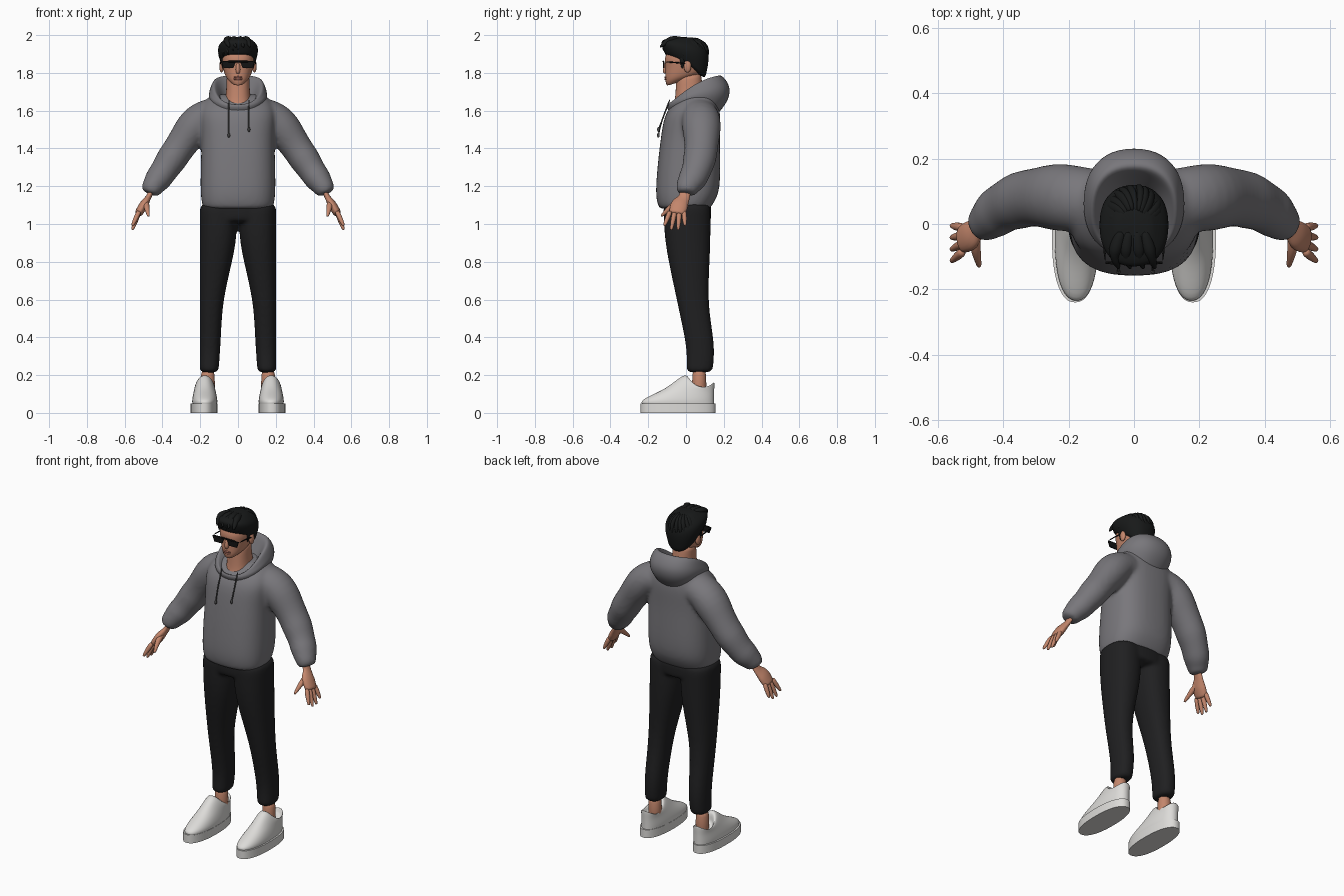
import bpy, bmesh, math, random
from mathutils import Vector

random.seed(4)
if "Cube" in bpy.data.objects:
    bpy.data.objects.remove(bpy.data.objects["Cube"])


def material(name, red, green, blue):
    mat = bpy.data.materials.new(name)
    mat.use_nodes = True
    mat.diffuse_color = (red, green, blue, 1)
    shader = mat.node_tree.nodes["Principled BSDF"]
    shader.inputs["Base Color"].default_value = mat.diffuse_color
    return mat


GREY = material("hoodie grey", .19, .185, .2)
CORD = material("cord grey", .07, .07, .07)
BLACK = material("trouser black", .014, .014, .015)
HAIR = material("hair black", .009, .01, .01)
SKIN = material("skin", .55, .24, .15)
LIPS = material("lips", .4, .15, .11)
WHITE = material("shoe white", .72, .71, .69)
GLASS = material("glasses black", .006, .006, .006)


def spline(keys, steps=3):
    """Smoothly interpolate a few key tuples into many."""
    last = len(keys) - 1
    out = []
    for i in range(last):
        window = [keys[min(max(j, 0), last)] for j in range(i - 1, i + 3)]
        for step in range(steps):
            t = step / steps
            out.append([b + t / 2 * (c - a + t * (2 * a - 5 * b + 4 * c - d + t * (3 * (b - c) + d - a)))
                        for a, b, c, d in zip(*window)])
    return out + [keys[-1]]


def power(value, exponent):
    return math.copysign(abs(value) ** (2 / exponent), value)


def ring(front, back, half, z, tilt=0, dip=0, cx=0, exponent=2.3, sides=24):
    """Rounded outline; tilt raises the back, dip raises both ends."""
    points = []
    for i in range(sides):
        angle = math.tau * i / sides
        t = power(math.sin(angle), exponent)
        points.append(Vector((cx + half * power(math.cos(angle), exponent),
                              (front + back) / 2 + (back - front) / 2 * t,
                              z + tilt * t + dip * t * t)))
    return points


def stack(keys, **options):
    return [ring(*key, **options) for key in spline(keys)]


def tube(path, sides=10, flat=1):
    """Rings along a path of (x, y, z, radius), thinned sideways by flat."""
    points = [Vector(key[:3]) for key in path]
    rings = []
    for i, point in enumerate(points):
        along = (points[min(i + 1, len(path) - 1)] - points[max(i - 1, 0)]).normalized()
        guide = Vector((0, 1, 0)) if abs(along.y) < .9 else Vector((1, 0, 0))
        u = (guide - along * guide.dot(along)).normalized()
        v = along.cross(u) * flat
        radius = path[i][-1]
        rings.append([point + radius * (u * math.cos(math.tau * k / sides) + v * math.sin(math.tau * k / sides))
                      for k in range(sides)])
    return rings


def flip(rings):
    return [[Vector((-p.x, p.y, p.z)) for p in row] for row in rings]


def build(name, mat, lofts, both=False, rounded=True, voxel=0):
    """Skin each list of rings, cap the ends, and add smoothing modifiers."""
    if both:
        lofts = lofts + [flip(rings) for rings in lofts]
    bm = bmesh.new()
    for rings in lofts:
        rows = [[bm.verts.new(p) for p in row] for row in rings]
        for low, high in zip(rows, rows[1:]):
            for k in range(len(low)):
                bm.faces.new((low[k - 1], low[k], high[k], high[k - 1]))
        bm.faces.new(rows[0])
        bm.faces.new(rows[-1])
    bmesh.ops.recalc_face_normals(bm, faces=bm.faces)
    for face in bm.faces:
        face.smooth = True
    mesh = bpy.data.meshes.new(name)
    bm.to_mesh(mesh)
    bm.free()
    mesh.materials.append(mat)
    ob = bpy.data.objects.new(name, mesh)
    bpy.context.collection.objects.link(ob)
    if rounded:
        ob.modifiers.new("round", "SUBSURF").levels = 1
        ob.modifiers["round"].render_levels = 1
    else:
        mesh.set_sharp_from_angle(angle=math.radians(40))
    if voxel:
        fuse = ob.modifiers.new("fuse", "REMESH")
        fuse.mode, fuse.voxel_size, fuse.use_smooth_shade = "VOXEL", voxel, True
        relax = ob.modifiers.new("relax", "SMOOTH")
        relax.factor, relax.iterations = .5, 6


def ball(name, mat, location, scale):
    bpy.ops.mesh.primitive_uv_sphere_add(segments=16, ring_count=10, location=location)
    ob = bpy.context.object
    ob.name, ob.scale = name, scale
    ob.data.materials.append(mat)
    bpy.ops.object.shade_smooth()


# Hoodie body with creased sleeves fused in
torso = stack([(-.13, .12, .17, 1.08), (-.15, .14, .19, 1.1), (-.16, .18, .2, 1.2),
               (-.135, .18, .195, 1.45), (-.1, .18, .2, 1.6), (0, .15, .14, 1.69)], exponent=2.6)
arm = spline([(.1, .06, 1.57, .1), (.2, .08, 1.55, .105), (.32, .08, 1.39, .09),
              (.4, .05, 1.27, .08), (.45, .01, 1.2, .065), (.47, 0, 1.16, .045)])
for i, key in enumerate(arm[:-1]):
    arm[i] = (*key[:3], key[3] * (1 + .04 * math.sin(2 * i)))
sleeve = tube(arm, sides=20, flat=.93)
build("hoodie_body", GREY, [torso, sleeve, flip(sleeve)], voxel=.011)

# Hood lying open behind the neck
build("hood", GREY, [stack([
    (-.07, .15, .13, 1.6, 0, -.04), (-.1, .22, .155, 1.67, .02, -.04), (-.1, .23, .15, 1.71, .05, -.03),
    (-.09, .18, .13, 1.74, .08, -.03), (-.07, .14, .1, 1.7, .06, -.03), (-.04, .1, .07, 1.64, .03, -.02)])])

# Drawstrings with tips
for side, x, end in (("left", .058, 1.5), ("right", -.048, 1.47)):
    cord = [(x, -.085, 1.66, .004), (x, -.13, 1.54, .004), (x, -.146, end, .004)]
    build(side + "_drawstring", CORD, [tube(spline(cord))])
    ball(side + "_drawstring_tip", CORD, cord[-1][:3], (.007, .007, .013))

# Trousers: each leg keeps an upright outer seam
leg = [ring(f, b, half, z, cx=.203 - half) for f, b, half, z in spline([
    (-.12, .13, .1, 1.12), (-.11, .13, .096, .9), (-.05, .12, .064, .6),
    (0, .15, .055, .35), (0, .14, .05, .21)])]
hips = [ring(-.12, .135, .19, z) for z in (1, 1.04, 1.08, 1.12)]
build("trousers", BLACK, [leg, flip(leg), hips], voxel=.01)

# Ankles and shoes
build("ankles", SKIN, [tube([(.16, .07, z, .04) for z in (.06, .15, .25)])], both=True)
sole = [ring(-.24, .156, .071, z, cx=.18, sides=48) for z in (0, .05)]
build("shoe_soles", WHITE, [sole], both=True, rounded=False)
build("shoe_uppers", WHITE, [stack([
    (-.23, .15, .065, .04, 0, 0), (-.23, .15, .067, .07, 0, 0), (-.11, .15, .057, .12, -.01, 0),
    (0, .15, .05, .14, -.02, .045), (.02, .13, .035, .11, 0, .02)], cx=.176)], both=True)

# Hands: palm, four fanned fingers and thumb
hand = [tube(spline([(.45, 0, 1.19, .03), (.475, -.01, 1.14, .032), (.5, -.035, 1.1, .05),
                     (.53, -.047, 1.05, .044)]), flat=.5)]
for i in range(4):
    spread = (i - 1.5) / 1.5
    root = Vector((.522, -.047 + .036 * spread, 1.07))
    tip = Vector((.56, -.06 + .055 * spread, .965 + .025 * spread ** 2))
    hand.append(tube([(*root.lerp(tip, t), .014 - .008 * t ** 4) for t in (0, .3, .6, .9, 1)]))
hand.append(tube(spline([(.488, -.03, 1.12, .018), (.484, -.08, 1.09, .016), (.473, -.132, 1.04, .007)])))
build("hands", SKIN, hand, both=True)

# Head, neck, nose, mouth and ears
build("head", SKIN, [stack([
    (-.1, .02, .03, 1.75, .02), (-.11, .08, .064, 1.78, .02), (-.11, .09, .08, 1.83, 0),
    (-.11, .09, .085, 1.89, 0), (-.07, .06, .06, 1.96, 0)])])
build("neck", SKIN, [stack([(-.08, .1, .08, 1.63, .03), (-.06, .09, .065, 1.68, .03),
                            (-.05, .08, .06, 1.8, 0)])])
build("nose", SKIN, [tube([(0, -.1, 1.865, .009), (0, -.113, 1.81, .015), (0, -.107, 1.795, .009)])])
for z in (1.777, 1.767):
    ball("lip", LIPS, (0, -.106, z), (.025, .008, .006))
for side, sign in (("left", 1), ("right", -1)):
    ball(side + "_ear", SKIN, (sign * .087, .008, 1.835), (.012, .02, .033))

# Hair: cap, radiating locks, swept fringe and sideburns
build("hair_cap", HAIR, [stack([
    (-.11, .1, .085, 1.85, -.07, -.02), (-.12, .12, .105, 1.9, -.03, -.01),
    (-.13, .11, .1, 1.95, -.02, 0), (-.06, .04, .05, 1.99, 0, 0)])])
locks = []
count = 26
for i in range(count):
    turn = math.tau * i / count + random.uniform(-.1, .1)
    end = 1.9 - .55 * max(0, -math.sin(turn)) + random.uniform(-.1, .1)
    path = []
    for k in range(5):
        t = k / 4
        fall = .35 + (end - .35) * t
        swirl = turn + .35 * t
        puff = random.uniform(1, 1.03)
        path.append((.098 * puff * math.sin(fall) * math.cos(swirl),
                     .118 * puff * math.sin(fall) * math.sin(swirl) - .005,
                     1.9 + .088 * math.cos(fall), .004 + .016 * math.sin(math.pi * (t + .2) / 1.2)))
    locks.append(tube(path, sides=8, flat=.7))
for x in (-.06, -.025, .015, .05):
    locks.append(tube(spline([(x * .6, -.02, 1.975, .018), (x, -.09, 1.972, .022),
                              (x + .015, -.138, 1.935, .004)]), sides=8))
build("hair_locks", HAIR, locks)
build("sideburns", HAIR, [tube([(.084, -.02, 1.9, .02), (.083, -.018, 1.86, .014),
                                (.08, -.02, 1.82, .004)], flat=.6)], both=True)

# Sunglasses: lenses, brow bar and temples
lens = [[Vector((x, y, z)) for x, z in ((.01, 1.86), (.088, 1.86), (.075, 1.825), (.025, 1.825))]
        for y in (-.122, -.115)]
build("lenses", GLASS, [lens], both=True, rounded=False)
build("brow_bar", GLASS, [tube([(x, -.12, 1.86, .005) for x in (-.09, 0, .09)])])
build("temples", GLASS, [tube([(.088, -.12, 1.858, .004), (.094, 0, 1.853, .004),
                               (.09, .03, 1.835, .003)])], both=True)
